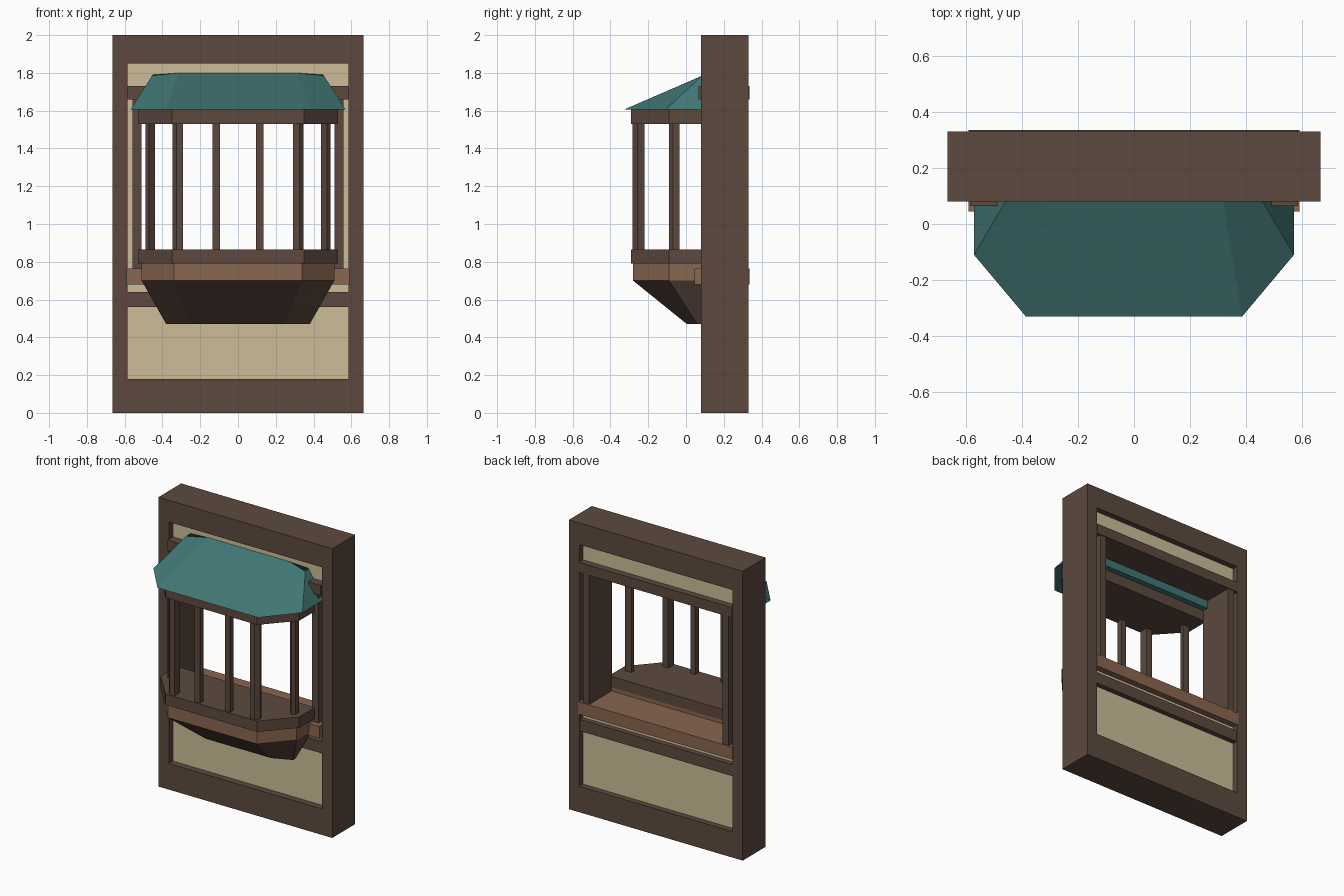
import bpy, bmesh

cube = bpy.data.objects.get("Cube")
if cube:
    bpy.data.objects.remove(cube, do_unlink=True)


def material(name, hex_code):
    """Flat colour from an sRGB hex code, stored as linear values."""
    srgb = [int(hex_code[i:i + 2], 16) / 255 for i in (0, 2, 4)]
    rgba = [((c + 0.055) / 1.055) ** 2.4 for c in srgb] + [1]
    m = bpy.data.materials.new(name)
    m.use_nodes = True
    m.diffuse_color = rgba
    m.node_tree.nodes["Principled BSDF"].inputs["Base Color"].default_value = rgba
    return m


dark_wood = material("dark wood", "5c493e")
light_wood = material("light wood", "8a664f")
plaster = material("plaster", "cdbe99")
roof_teal = material("teal roof", "41777a".replace("7a", "75"))


def loft(name, lower, upper, mat):
    """Closed solid between two rings that have the same number of points."""
    bm = bmesh.new()
    a = [bm.verts.new(p) for p in lower]
    b = [bm.verts.new(p) for p in upper]
    n = len(a)
    bm.faces.new(a[::-1])
    bm.faces.new(b)
    for i in range(n):
        j = (i + 1) % n
        bm.faces.new((a[i], a[j], b[j], b[i]))
    bmesh.ops.recalc_face_normals(bm, faces=bm.faces)
    mesh = bpy.data.meshes.new(name)
    bm.to_mesh(mesh)
    bm.free()
    mesh.materials.append(mat)
    obj = bpy.data.objects.new(name, mesh)
    bpy.context.collection.objects.link(obj)
    return obj


def prism(name, outline, z0, z1, mat):
    return loft(name, [(x, y, z0) for x, y in outline],
                [(x, y, z1) for x, y in outline], mat)


def box(name, x0, x1, y0, y1, z0, z1, mat):
    return prism(name, [(x0, y0), (x1, y0), (x1, y1), (x0, y1)], z0, z1, mat)


def mirrored(half):
    """Complete a symmetric ring from its +x half."""
    return list(half) + [(-p[0], *p[1:]) for p in reversed(half)]


SIDES = (("left", 1), ("right", -1))
BACK, FRONT = 0.33, 0.08       # wall depth
OUT, IN = 0.665, 0.585         # wall half width and opening half width
SILL, HEAD = 0.72, 1.69        # heights at which the plaster stops

# Heavy outer frame
box("frame_bottom", -OUT, OUT, FRONT, BACK, 0, 0.18, dark_wood)
box("frame_top", -OUT, OUT, FRONT, BACK, 1.85, 2, dark_wood)
for side, s in SIDES:
    box(side + "_frame_side", s * IN, s * OUT, FRONT, BACK, 0.18, 1.85, dark_wood)

# Recessed plaster infill
box("lower_plaster", -IN, IN, 0.125, 0.29, 0.18, SILL, plaster)
box("upper_plaster", -IN, IN, 0.125, 0.29, HEAD, 1.85, plaster)
for side, s in SIDES:
    box(side + "_plaster_strip", s * 0.555, s * IN, 0.125, 0.29, SILL, HEAD, plaster)
    box(side + "_jamb", s * 0.51, s * 0.558, FRONT, BACK, SILL, HEAD, dark_wood)

# Cross beams and window sill
box("lower_beam", -IN, IN, 0.085, 0.325, 0.56, 0.64, dark_wood)
box("head_beam", -IN, IN, 0.065, 0.335, 1.66, 1.73, dark_wood)
box("window_sill", -0.59, 0.59, 0.045, 0.335, 0.68, 0.765, light_wood)

# Bay slabs, apron and tapered underside
slab = mirrored([(0.53, 0.085), (0.53, -0.09), (0.35, -0.29)])
apron = mirrored([(0.51, 0.085), (0.51, -0.09), (0.34, -0.28)])
base = mirrored([(0.38, 0.085), (0.38, 0.06), (0.25, 0.005)])
prism("bay_floor", slab, 0.79, 0.865, dark_wood)
prism("bay_lintel", slab, 1.53, 1.605, dark_wood)
prism("bay_apron", apron, 0.70, 0.79, light_wood)
loft("bay_underside", [(x, y, 0.47) for x, y in base],
     [(x, y, 0.70) for x, y in apron], dark_wood)

# Bay posts: faceted corner posts and slim mullions
front_post = [(0.29, -0.22), (0.29, -0.282), (0.325, -0.282), (0.348, -0.257), (0.335, -0.22)]
side_post = [(0.44, -0.035), (0.44, -0.06), (0.472, -0.09), (0.49, -0.07), (0.49, -0.035)]
for side, s in SIDES:
    for name, outline in (("front_post", front_post), ("side_post", side_post)):
        prism(side + "_" + name, [(s * x, y) for x, y in outline], 0.865, 1.53, dark_wood)
    box(side + "_mullion", s * 0.096, s * 0.135, -0.28, -0.24, 0.865, 1.53, dark_wood)

# Hipped roof
eaves = mirrored([(0.57, 0.125, 1.605), (0.57, -0.11, 1.605), (0.385, -0.33, 1.605)])
ridge = mirrored([(0.45, 0.125, 1.79), (0.455, 0.085, 1.785), (0.31, 0.12, 1.8)])
loft("bay_roof", eaves, ridge, roof_teal)
